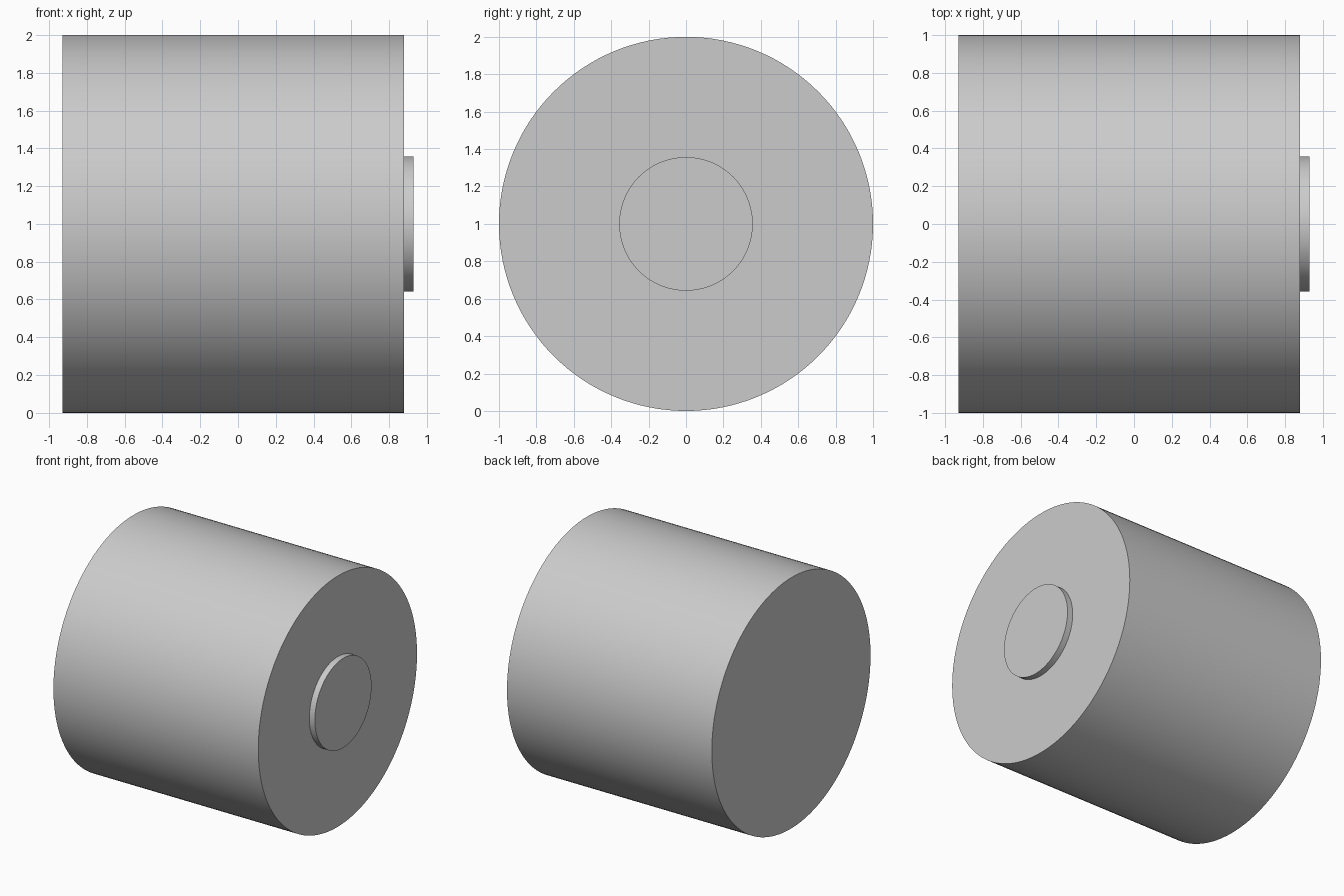
import bpy, math

if "Cube" in bpy.data.objects:
    bpy.data.objects.remove(bpy.data.objects["Cube"])


def x_cylinder(name, radius, x0, x1):
    """Capped cylinder lying along x, axis at z = 1."""
    bpy.ops.mesh.primitive_cylinder_add(
        vertices=128, radius=radius, depth=x1 - x0,
        location=((x0 + x1) / 2, 0, 1), rotation=(0, math.pi / 2, 0))
    obj = bpy.context.object
    obj.name = name
    bpy.ops.object.transform_apply(location=False, rotation=True, scale=False)
    bpy.ops.object.shade_smooth_by_angle(angle=math.radians(30))
    return obj


# Large drum body
x_cylinder("drum_body", 1.0, -0.928, 0.879)

# Shallow round boss on the right end
x_cylinder("end_boss", 0.357, 0.879, 0.928)
